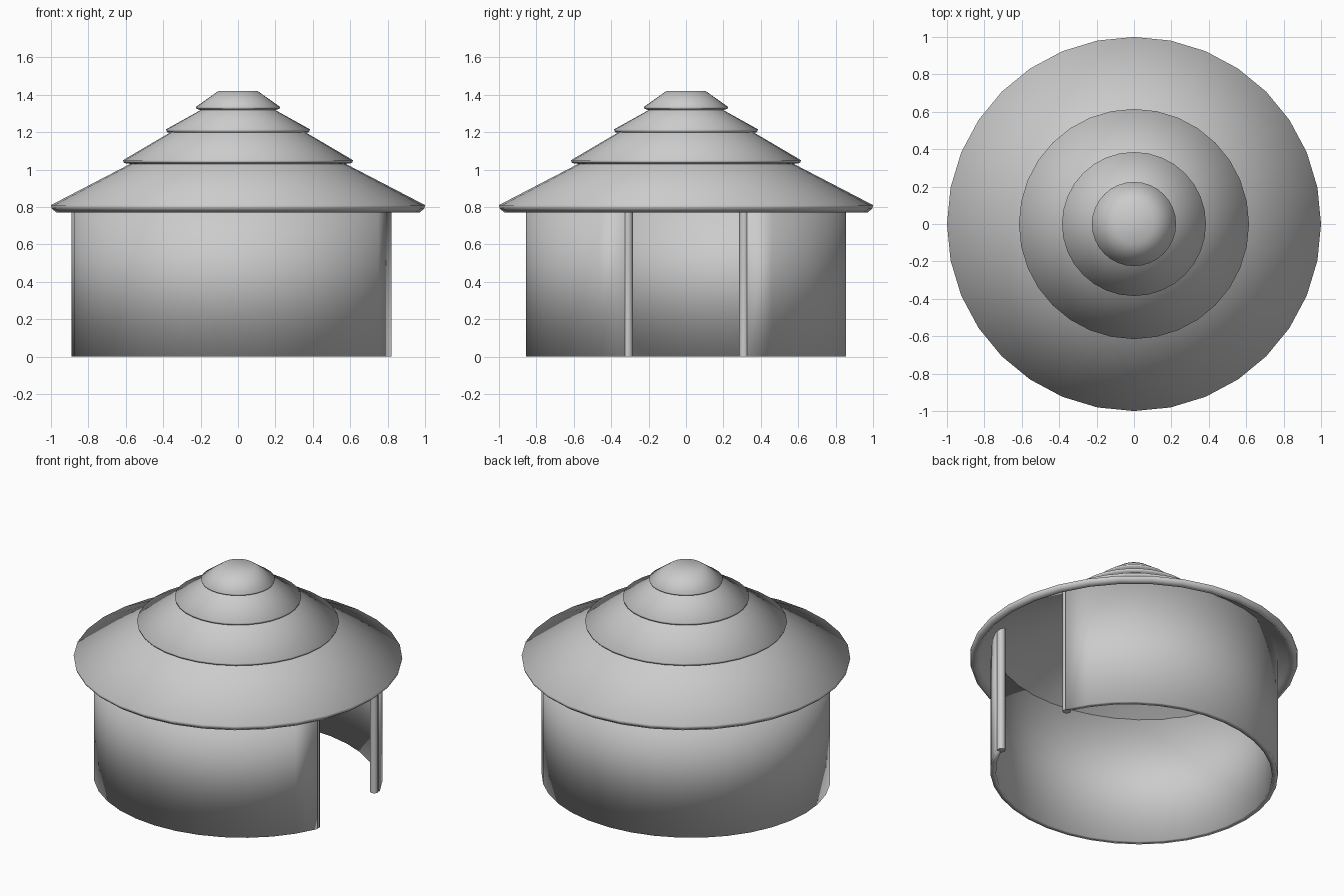
import bpy, bmesh, math

if "Cube" in bpy.data.objects:
    bpy.data.objects.remove(bpy.data.objects["Cube"])

grey = bpy.data.materials.new("plain grey")
grey.use_nodes = True
GREY = (0.6, 0.6, 0.6, 1)
grey.diffuse_color = GREY
grey.node_tree.nodes["Principled BSDF"].inputs["Base Color"].default_value = GREY


def lathe(name, profile, sides=32, cx=0, cy=0, widen=0, gap=0, loop=False):
    """Turn a (radius, height) profile about z; widen adds to the x radius,
    gap leaves an opening of that half angle at +x."""
    bm = bmesh.new()
    turn = 2 * math.pi - 2 * gap
    rings = []
    for i in range(sides + 1 if gap else sides):
        a = gap + turn * i / sides
        rings.append([bm.verts.new((cx + (r + widen) * math.cos(a), cy + r * math.sin(a), z))
                      for r, z in profile])
    n = len(profile)
    for i in range(sides):
        a, b = rings[i], rings[(i + 1) % len(rings)]
        for j in range(n if loop else n - 1):
            k = (j + 1) % n
            bm.faces.new((a[j], b[j], b[k], a[k]))
    if gap:
        bm.faces.new(rings[0])
        bm.faces.new(rings[-1])
    bmesh.ops.remove_doubles(bm, verts=bm.verts, dist=0.0001)
    bmesh.ops.recalc_face_normals(bm, faces=bm.faces)
    mesh = bpy.data.meshes.new(name)
    bm.to_mesh(mesh)
    bm.free()
    mesh.materials.append(grey)
    mesh.shade_smooth()
    ob = bpy.data.objects.new(name, mesh)
    bpy.context.collection.objects.link(ob)
    return ob


def smooth_by_angle(ob, degrees):
    bpy.ops.object.select_all(action='DESELECT')
    ob.select_set(True)
    bpy.context.view_layer.objects.active = ob
    bpy.ops.object.shade_smooth_by_angle(angle=math.radians(degrees))


# Slightly oval wall with an open doorway
R, INNER, TOP = 0.855, 0.82, 0.865
lathe("wall", [(R, 0), (R, TOP), (INNER, TOP), (INNER, 0)],
      widen=0.035, gap=math.asin(0.33 / R), loop=True)

# Door posts
for side, y in (("left", 0.31), ("right", -0.31)):
    post = lathe(side + "_door_post", [(0, 0), (0.026, 0), (0.026, 0.85), (0, 0.85)],
                 sides=8, cx=0.795, cy=y)
    smooth_by_angle(post, 50)

# Roof: lowest tier is a shell with a rounded eave, the others overlap it
tiers = {
    "roof_eave_tier": [(0.5, 1.07), (1, 0.81), (0.995, 0.79), (0.97, 0.77),
                       (0.94, 0.8), (0.5, 1.035), (0.2, 1.21), (0, 1.3)],
    "roof_middle_tier": [(0.3, 1.235), (0.615, 1.05), (0.61, 1.035), (0.57, 1.03)],
    "roof_upper_tier": [(0.16, 1.34), (0.385, 1.215), (0.38, 1.2), (0.34, 1.195)],
    "roof_cap": [(0, 1.42), (0.105, 1.42), (0.225, 1.335), (0.222, 1.325), (0.19, 1.315)],
}
for name, profile in tiers.items():
    lathe(name, profile)
